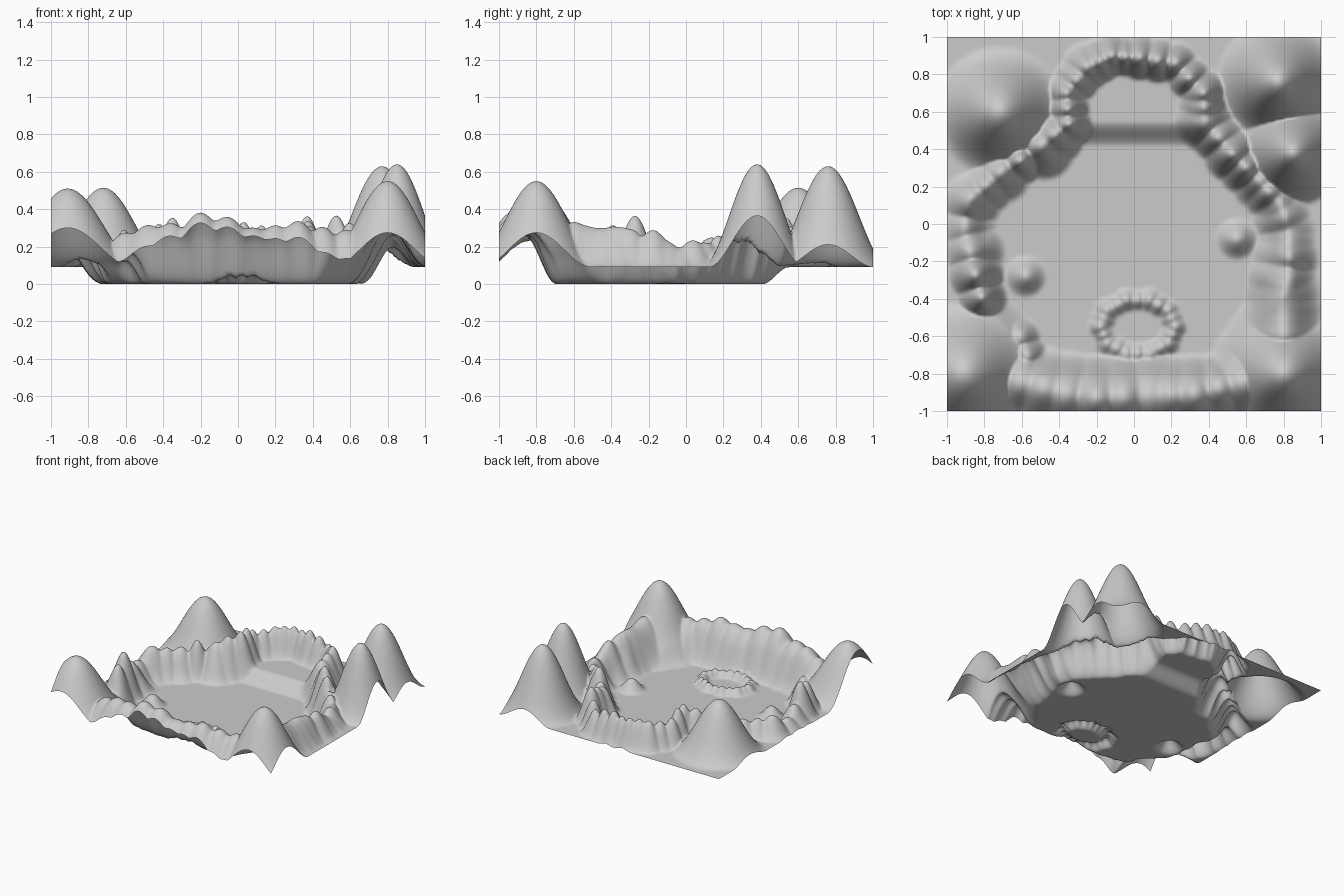
import bpy, bmesh, math, random

if "Cube" in bpy.data.objects:
    bpy.data.objects.remove(bpy.data.objects["Cube"])

random.seed(11)
N = 170            # grid cells per side
PLATEAU = 0.09     # ground level outside the basin

# Basin floor outline (ground drops from plateau to 0 across this line)
BASIN = [(-.36, .48), (.3, .48), (.42, .4), (.75, .1), (.8, -.3), (.62, -.48),
         (.5, -.65), (.45, -.76), (-.5, -.76), (-.58, -.57), (-.75, -.4),
         (-.86, -.1), (-.85, .1), (-.55, .36)]

# Rock wall crests: x, y, height, radius
RING = [(-.81, -.39, .23, .14), (-.84, -.27, .26, .16), (-.85, -.14, .17, .17),
        (-.88, -.02, .11, .16), (-.86, .12, .17, .16), (-.7, .26, .17, .15),
        (-.6, .33, .22, .14), (-.48, .4, .2, .16), (-.35, .53, .29, .15),
        (-.36, .7, .23, .13), (-.25, .84, .22, .13), (-.12, .9, .23, .12),
        (.03, .89, .22, .12), (.22, .86, .2, .13), (.37, .7, .26, .14),
        (.38, .55, .2, .16), (.52, .37, .26, .16), (.66, .22, .19, .15),
        (.76, .1, .17, .15), (.82, -.03, .11, .17), (.81, -.18, .2, .2),
        (.79, -.3, .24, .2), (.8, -.45, .22, .21), (.8, -.6, .24, .22)]
FRONT = [(-.6, -.85, .19, .22), (-.36, -.91, .24, .23), (-.2, -.93, .3, .25),
         (.08, -.92, .22, .24), (.32, -.91, .24, .23), (.58, -.85, .2, .22)]
CRATER = [(.02 + .2 * math.cos(a), -.55 + .15 * math.sin(a), .055, .07)
          for a in [i * math.tau / 10 for i in range(11)]]

# Mountains
peaks = [(.8, -.8, .46, .355), (.85, .38, .55, .3), (.77, .76, .54, .335),
         (-.72, .6, .425, .36), (-.91, -.8, .42, .4)]
# Two loose boulders, and low rubble by the front left ledge
bumps = [(.55, -.08, .09, .12), (-.58, -.28, .09, .12),
         (-.59, -.6, .06, .1), (-.56, -.7, .09, .11)]


def chain(nodes, step, jitter):
    """Lay a row of slightly irregular bumps along a crest line."""
    for a, b in zip(nodes, nodes[1:]):
        n = max(1, round(math.dist(a[:2], b[:2]) / step))
        for i in range(n):
            t = i / n
            x, y, h, r = (p + (q - p) * t for p, q in zip(a, b))
            k = 1 + random.uniform(-jitter, jitter)
            bumps.append((x, y, h * k, r * (1 + random.uniform(-.1, .1))))
    bumps.append(nodes[-1])


chain(RING, .095, .1)
chain(FRONT, .13, .05)
chain(CRATER, .055, .12)


def smooth(t):
    t = min(1, max(0, t))
    return t * t * (3 - 2 * t)


def basin_distance(x, y):
    """Signed distance to the basin outline, negative inside."""
    best, inside = 9, False
    for (ax, ay), (bx, by) in zip(BASIN, BASIN[1:] + BASIN[:1]):
        dx, dy = bx - ax, by - ay
        t = min(1, max(0, ((x - ax) * dx + (y - ay) * dy) / (dx * dx + dy * dy)))
        best = min(best, math.hypot(x - ax - t * dx, y - ay - t * dy))
        if (ay > y) != (by > y) and x < ax + (y - ay) * dx / dy:
            inside = not inside
    return -best if inside else best


def hill(x, y, bx, by, h, r):
    """Cosine-shaped hill."""
    d2 = (x - bx) ** 2 + (y - by) ** 2
    return h * .5 * (1 + math.cos(math.pi * math.sqrt(d2) / r)) if d2 < r * r else 0


def height(x, y):
    wall = sum(hill(x, y, *b) ** 8 for b in bumps) ** .125   # softly merged rocks
    top = max([wall] + [hill(x, y, *p) for p in peaks])
    return PLATEAU * smooth(.5 + basin_distance(x, y) / .14) + top


# Terrain sheet
bm = bmesh.new()
bmesh.ops.create_grid(bm, x_segments=N, y_segments=N, size=1)
for v in bm.verts:
    v.co.z = height(v.co.x, v.co.y)
for f in bm.faces:
    f.smooth = True
mesh = bpy.data.meshes.new("basin_terrain")
bm.to_mesh(mesh)
bm.free()
terrain = bpy.data.objects.new("basin_terrain", mesh)
bpy.context.collection.objects.link(terrain)
